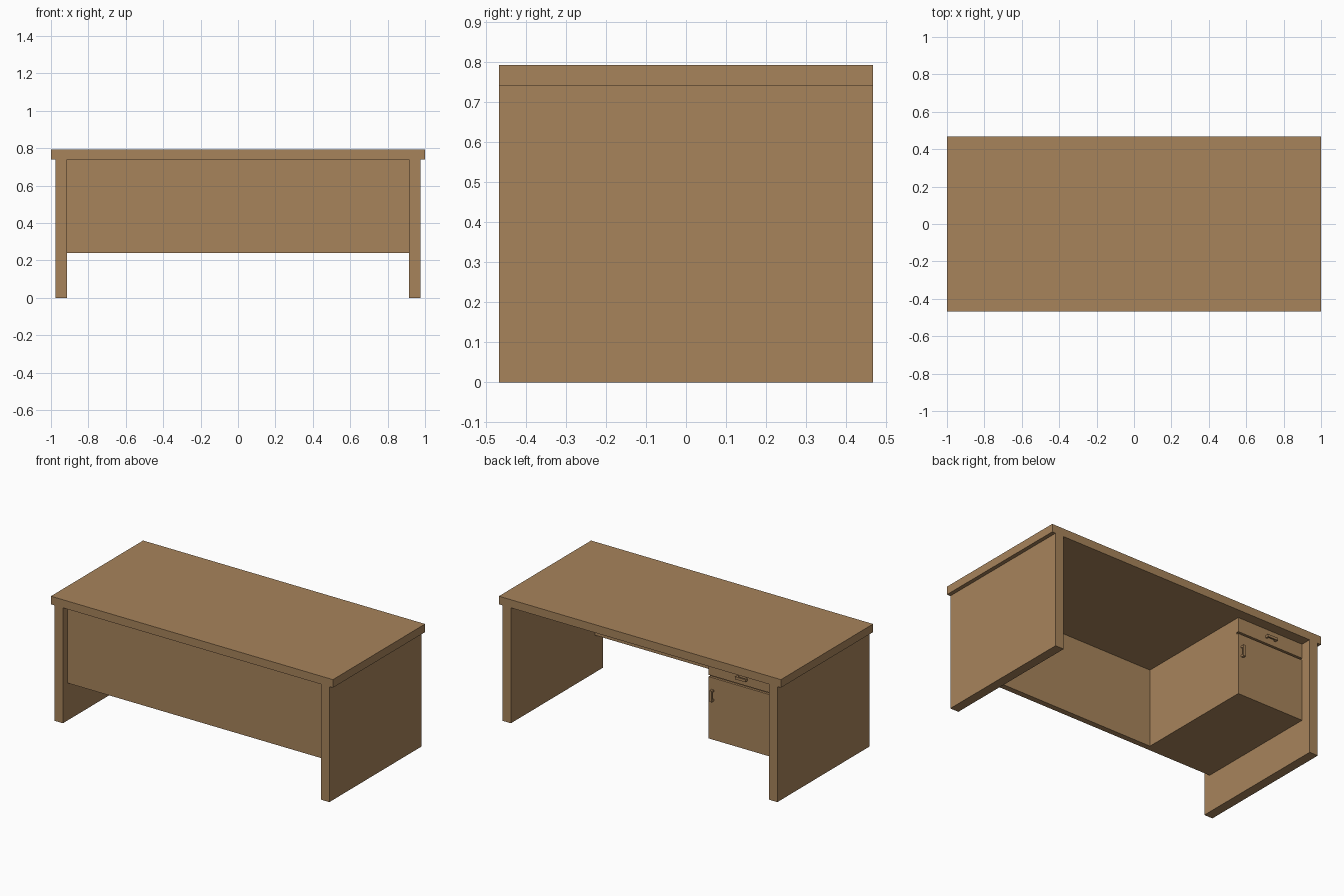
import bpy

if "Cube" in bpy.data.objects:
    bpy.data.objects.remove(bpy.data.objects["Cube"])

wood = bpy.data.materials.new("warm_wood")
wood.diffuse_color = (0.39, 0.23, 0.105, 1.0)
wood.use_nodes = True
wood.node_tree.nodes["Principled BSDF"].inputs["Base Color"].default_value = wood.diffuse_color


def box(name, x, y, z):
    """Axis-aligned box from (min, max) pairs."""
    bpy.ops.mesh.primitive_cube_add(size=1)
    ob = bpy.context.object
    ob.name = name
    lo, hi = zip(x, y, z)
    for v in ob.data.vertices:
        v.co = [l if c < 0 else h for c, l, h in zip(v.co, lo, hi)]
    ob.data.materials.append(wood)
    return ob


HALF_Y = 0.467
TOP_Z = 0.74      # underside of the desktop
LEG_IN = 0.915    # inner face of the side panels
PED_IN = -0.44    # inner side of the pedestal
BOT = 0.24        # underside of pedestal and modesty panel
FACE = 0.40       # front plane of drawer and door

# Desktop and side panels
box("desktop", (-1, 1), (-HALF_Y, HALF_Y), (TOP_Z, 0.792))
box("left_side_panel", (-0.975, -LEG_IN), (-HALF_Y, HALF_Y), (0, TOP_Z))
box("right_side_panel", (LEG_IN, 0.975), (-HALF_Y, HALF_Y), (0, TOP_Z))

# Modesty panel between the sides
box("modesty_panel", (-LEG_IN, LEG_IN), (-0.42, -0.383), (BOT, TOP_Z))

# Pedestal cabinet with drawer front and door
box("pedestal_body", (-LEG_IN, PED_IN), (-0.383, FACE - 0.015), (BOT, TOP_Z))
box("drawer_front", (-LEG_IN, PED_IN), (FACE - 0.015, FACE), (0.648, TOP_Z))
box("cabinet_door", (-LEG_IN, PED_IN), (FACE - 0.015, FACE), (BOT, 0.636))


def handle(name, cx, cz, vertical):
    """Bar handle on two short posts."""
    def piece(part, along, y, half):
        a = (along[0], along[1])
        if vertical:
            box(part, (cx - half, cx + half), y, (cz + a[0], cz + a[1]))
        else:
            box(part, (cx + a[0], cx + a[1]), y, (cz - half, cz + half))
    piece(name + "_bar", (-0.036, 0.036), (FACE + 0.012, FACE + 0.022), 0.008)
    for i, s in enumerate((-0.036, 0.024)):
        piece(f"{name}_post_{i + 1}", (s, s + 0.012), (FACE, FACE + 0.012), 0.008)


handle("drawer_handle", -0.68, 0.69, False)
handle("door_handle", -0.47, 0.525, True)
